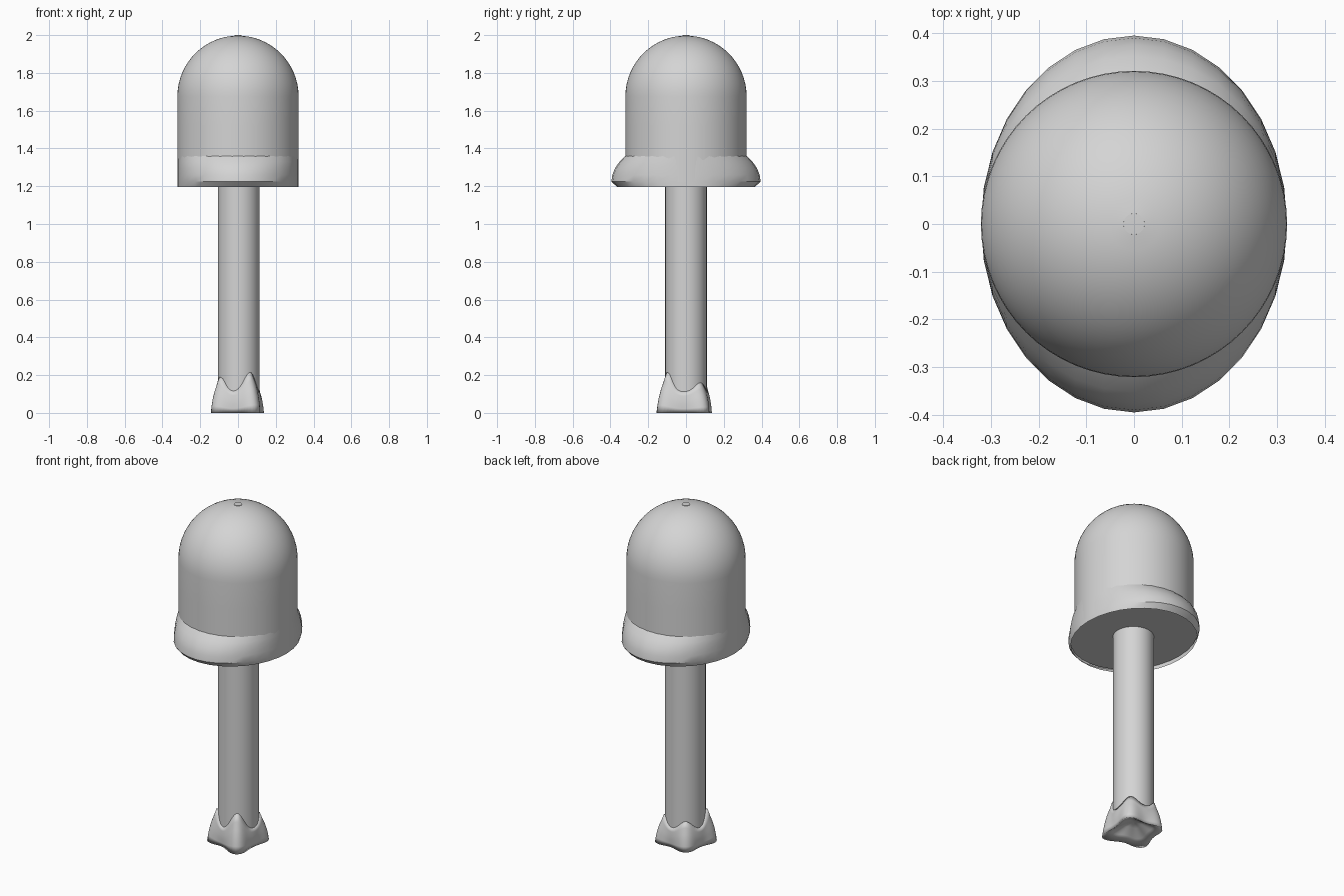
import bpy, bmesh, math
from math import sin, cos, pi, exp

cube = bpy.data.objects.get("Cube")
if cube:
    bpy.data.objects.remove(cube)

grey = bpy.data.materials.new("plain_grey")
grey.use_nodes = True
colour = (0.66, 0.66, 0.66, 1)
grey.diffuse_color = colour
grey.node_tree.nodes["Principled BSDF"].inputs["Base Color"].default_value = colour


def loft(name, rings, angle=35, cap_start=False, cap_end=False):
    """Skin a list of rings, each a list of points, into one smooth object."""
    bm = bmesh.new()
    loops = [[bm.verts.new(p) for p in ring] for ring in rings]
    n = len(loops[0])
    for a, b in zip(loops, loops[1:]):
        for i in range(n):
            j = (i + 1) % n
            bm.faces.new((a[i], a[j], b[j], b[i]))
    if cap_start:
        bm.faces.new(loops[0][::-1])
    if cap_end:
        bm.faces.new(loops[-1])
    bmesh.ops.remove_doubles(bm, verts=bm.verts, dist=0.0001)
    mesh = bpy.data.meshes.new(name)
    bm.to_mesh(mesh)
    bm.free()
    obj = bpy.data.objects.new(name, mesh)
    bpy.context.collection.objects.link(obj)
    mesh.materials.append(grey)
    bpy.ops.object.select_all(action="DESELECT")
    obj.select_set(True)
    bpy.context.view_layer.objects.active = obj
    bpy.ops.object.shade_smooth_by_angle(angle=math.radians(angle))
    return obj


def ellipse(rx, ry, z, sides=32, x=0.0):
    return [(x + rx * cos(2 * pi * i / sides), ry * sin(2 * pi * i / sides), z)
            for i in range(sides)]


# Domed head: straight wall, then a quarter-round crown with a small flat cap
R = 0.321
head = [ellipse(R, R, z, 64) for z in (1.222, 1.36, 1.52)]
for k in range(16):
    a = k / 16 * pi / 2 * 1.02
    head.append(ellipse(R * cos(a), R * cos(a), 1.675 + 0.322 * sin(a), 64))
head.append(ellipse(0.022, 0.022, 1.999, 64))
head.append(ellipse(0, 0, 2.0, 64))
loft("head", head)

# Brim: swells only towards the front and back, tucks in at the lower lip
brim = [(0.365, 1.196), (0.395, 1.225), (0.39, 1.26), (0.376, 1.295),
        (0.352, 1.33), (0.321, 1.36)]
loft("brim", [ellipse(R, y, z) for y, z in brim], angle=30)

# Recessed underside of the head
loft("underside", [ellipse(R - 0.002, 0.372, 1.218)], cap_end=True)

# Stick
loft("stick", [ellipse(0.11, 0.11, z, 48, 0.004) for z in (0.08, 1.218)],
     cap_start=True)

# Foot: a crumpled wrap with four uneven folds (direction, reach, top height)
FOLDS = [(-58, 0.178, 0.215), (-146, 0.168, 0.19), (41, 0.166, 0.16), (125, 0.158, 0.165)]
VALLEY = 0.11


def foot_ring(level, valley, fold, pit=0.0, sides=72):
    """Level is the share of the local height; fold scales how far folds reach."""
    ring = []
    for i in range(sides):
        t = 2 * pi * i / sides
        r, top = valley, VALLEY
        for direction, reach, height in FOLDS:
            d = (t - math.radians(direction) + pi) % (2 * pi) - pi
            w = exp(-(d / 0.42) ** 2)
            r += fold * (reach - 0.115) * w
            top += (height - VALLEY) * w
        ring.append((0.002 + r * cos(t), r * sin(t), level * top + pit))
    return ring


foot = [
    foot_ring(0, 0, 0, 0.07),
    foot_ring(0, 0.04, 0.2, 0.055),
    foot_ring(0, 0.08, 0.6, 0.025),
    foot_ring(0, 0.115, 1),
    foot_ring(0.2, 0.117, 0.86),
    foot_ring(0.4, 0.119, 0.68),
    foot_ring(0.6, 0.119, 0.48),
    foot_ring(0.8, 0.117, 0.24),
    foot_ring(1, 0.114, 0.06),
    foot_ring(0.97, 0.104, 0),
]
loft("foot", foot, angle=130)
